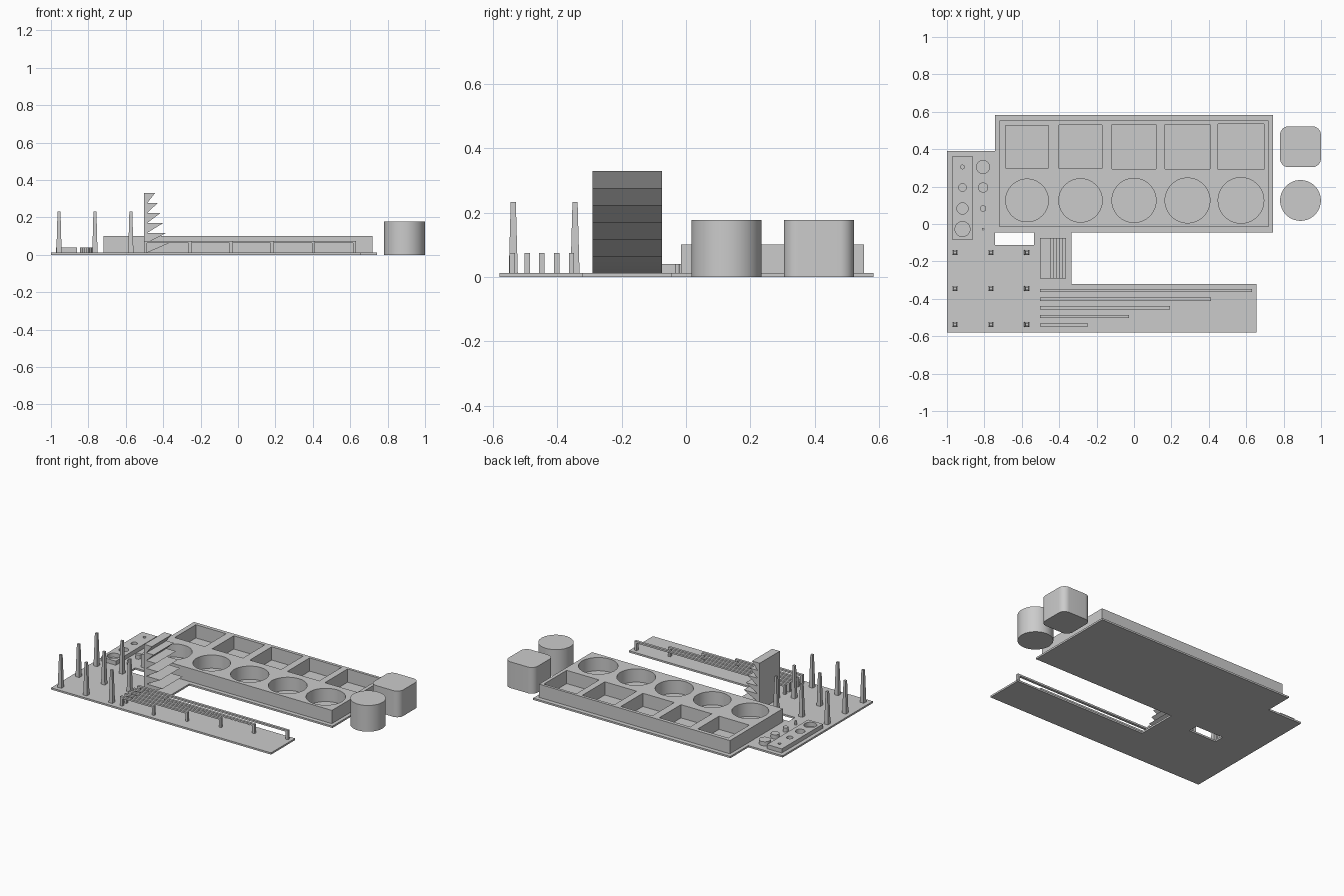
import bpy, bmesh, math
from mathutils import Matrix

if "Cube" in bpy.data.objects:
    bpy.data.objects.remove(bpy.data.objects["Cube"], do_unlink=True)

grey = bpy.data.materials.new("plain_grey")
grey.use_nodes = True
COLOUR = (0.6, 0.6, 0.6, 1)
grey.diffuse_color = COLOUR
grey.node_tree.nodes["Principled BSDF"].inputs["Base Color"].default_value = COLOUR

BASE = 0.012


def finish(name, mesh):
    mesh.materials.clear()
    mesh.materials.append(grey)
    obj = bpy.data.objects.new(name, mesh)
    bpy.context.collection.objects.link(obj)
    bpy.ops.object.select_all(action="DESELECT")
    obj.select_set(True)
    bpy.context.view_layer.objects.active = obj
    bpy.ops.object.shade_smooth_by_angle(angle=math.radians(30))
    return obj


def slab(name, outlines, low, high, turn=Matrix()):
    """Extrude flat outlines; inner outlines become holes."""
    curve = bpy.data.curves.new(name + "_outline", "CURVE")
    curve.dimensions = "2D"
    curve.fill_mode = "BOTH"
    curve.extrude = (high - low) / 2
    for outline in outlines:
        spline = curve.splines.new("POLY")
        spline.points.add(len(outline) - 1)
        for point, (x, y) in zip(spline.points, outline):
            point.co = (x, y, 0, 1)
        spline.use_cyclic_u = True
    temp = bpy.data.objects.new(name + "_outline", curve)
    bpy.context.collection.objects.link(temp)
    bpy.context.view_layer.update()
    graph = bpy.context.evaluated_depsgraph_get()
    mesh = bpy.data.meshes.new_from_object(temp.evaluated_get(graph))
    bpy.data.objects.remove(temp, do_unlink=True)
    bpy.data.curves.remove(curve)
    bm = bmesh.new()
    bm.from_mesh(mesh)
    bmesh.ops.remove_doubles(bm, verts=bm.verts, dist=1e-5)
    bmesh.ops.recalc_face_normals(bm, faces=bm.faces)
    bm.transform(turn @ Matrix.Translation((0, 0, (low + high) / 2)))
    bm.to_mesh(mesh)
    bm.free()
    return finish(name, mesh)


def rect(x0, x1, y0, y1):
    return [(x0, y0), (x1, y0), (x1, y1), (x0, y1)]


def square(x, y, size):
    h = size / 2
    return rect(x - h, x + h, y - h, y + h)


def circle(x, y, r, n=64):
    return [(x + r * math.cos(math.tau * i / n), y + r * math.sin(math.tau * i / n))
            for i in range(n)]


def rounded_square(x, y, size, r, n=10):
    points = []
    inner = size / 2 - r
    for corner, (sx, sy) in enumerate([(1, 1), (-1, 1), (-1, -1), (1, -1)]):
        for i in range(n + 1):
            a = math.pi / 2 * (corner + i / n)
            points.append((x + sx * inner + r * math.cos(a), y + sy * inner + r * math.sin(a)))
    return points


# Base sheet with its small window
base_outline = [(-1, -0.58), (0.655, -0.58), (0.655, -0.322), (-0.335, -0.322),
                (-0.335, -0.045), (0.742, -0.045), (0.742, 0.583), (-0.742, 0.583),
                (-0.742, 0.39), (-1, 0.39)]
slab("base_plate", [base_outline, rect(-0.742, -0.535, -0.112, -0.045)], 0, BASE)

# Fit block: rows of square and round pockets that grow towards +x
pockets = []
for i in range(5):
    x = 0.286 * (i - 2)
    size = 0.228 + 0.004 * i
    pockets += [square(x, 0.413, size), circle(x, 0.126, size / 2)]
slab("pocket_block", [rect(-0.718, 0.718, -0.016, 0.553)] + pockets, BASE, 0.102)

# Loose plugs that match the pockets
slab("round_plug", [circle(0.89, 0.126, 0.109)], 0, 0.178)
slab("square_plug", [rounded_square(0.89, 0.413, 0.218, 0.045)], 0, 0.178)

# Small holes in a strip, with matching pegs beside it
rows = [0.305, 0.195, 0.083, -0.027]
holes = [circle(-0.917, y, 0.01 * (i + 1), 32) for i, y in enumerate(rows)]
slab("hole_strip", [rect(-0.973, -0.861, -0.083, 0.36)] + holes, BASE, 0.04)
for i, y in enumerate(rows):
    slab(f"peg_{i + 1}", [circle(-0.807, y, 0.037 - 0.01 * i, 32)], BASE, 0.04)

# Grid of tapered posts
for x in (-0.957, -0.765, -0.573):
    for y in (-0.152, -0.345, -0.537):
        bm = bmesh.new()
        height = 0.233 - BASE
        bmesh.ops.create_cone(bm, cap_ends=True, segments=4, radius1=0.014 * math.sqrt(2),
                              radius2=0.008 * math.sqrt(2), depth=height,
                              matrix=Matrix.Translation((x, y, BASE + height / 2))
                              @ Matrix.Rotation(math.pi / 4, 4, "Z"))
        mesh = bpy.data.meshes.new("tapered_post")
        bm.to_mesh(mesh)
        bm.free()
        finish("tapered_post", mesh)

# Overhang tower: saw-tooth profile, each tooth shallower towards the bottom
tips = [-0.364, -0.382, -0.398, -0.414, -0.43, -0.444]
step = (0.33 - BASE) / len(tips)
profile = [(-0.502, BASE)]
for i, tip in enumerate(tips):
    profile += [(-0.485, BASE + i * step), (tip, BASE + (i + 1) * step)]
profile.append((-0.502, 0.33))
slab("overhang_tower", [profile], 0.075, 0.291, Matrix.Rotation(math.pi / 2, 4, "X"))

# Bridges of growing span, each on two end posts
for i in range(5):
    y = -0.54 + 0.046 * i
    start, end = -0.503, -0.247 + 0.2195 * i
    w = 0.017
    slab(f"bridge_{i + 1}", [rect(start, end, y - w / 2, y + w / 2)], 0.063, 0.075)
    for x in (start + w / 2, end - w / 2):
        slab(f"bridge_post_{i + 1}", [square(x, y, w)], BASE, 0.063)
